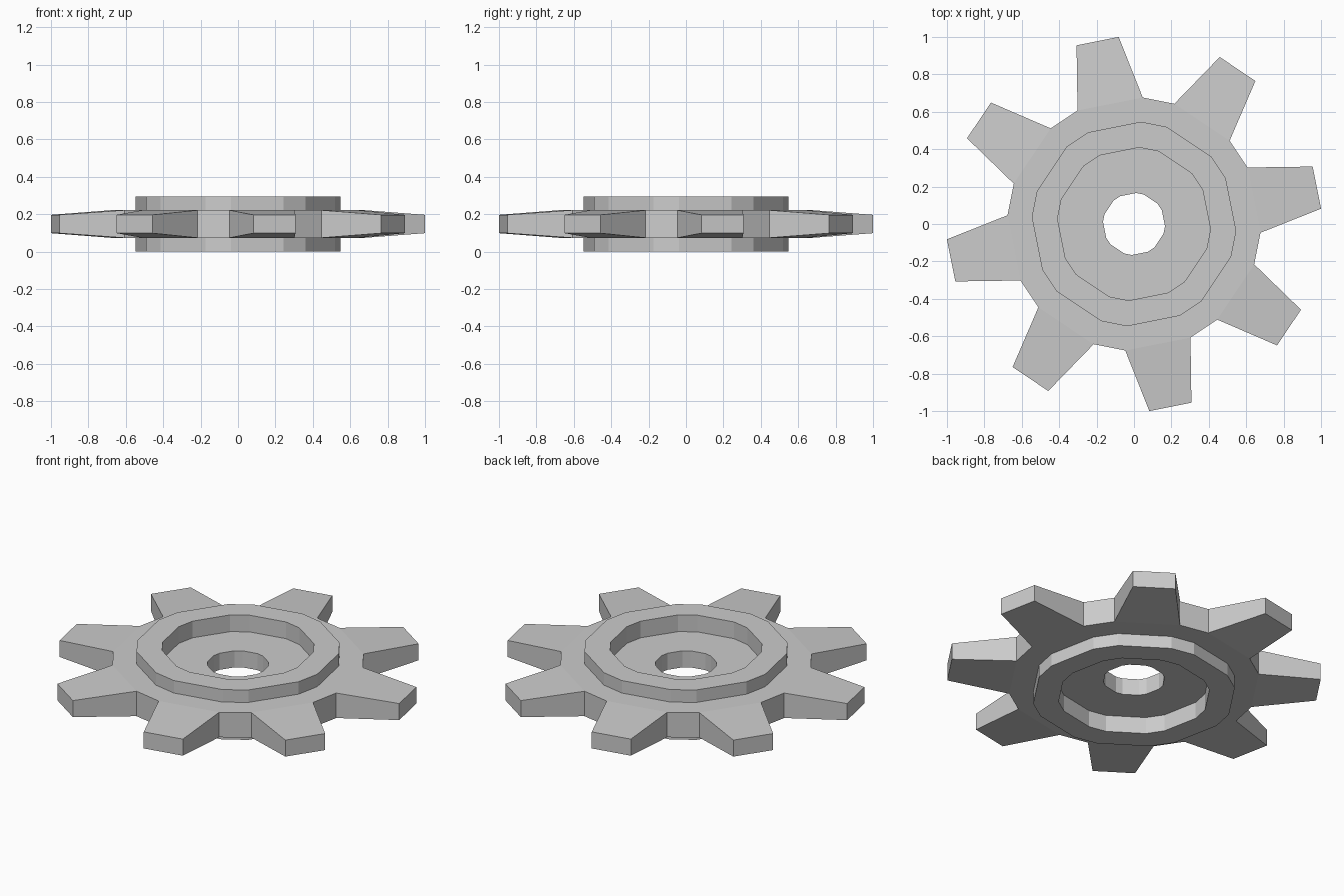
import bpy, bmesh, math

if "Cube" in bpy.data.objects:
    bpy.data.objects.remove(bpy.data.objects["Cube"])

TEETH = 8
STEP = 2 * math.pi / TEETH
OFFSET = math.radians(11.25)      # centre angle of the first tooth
ROOT_HALF = math.radians(15.2)    # half angle of a tooth at its root
TIP_HALF = math.radians(6.57)     # half angle of a tooth at its tip
TIP_R = 1.0034
MID = 0.148

# Upper half of the turned section: (radius, height above the mid plane)
upper = [(0.166, 0.049), (0.41, 0.049), (0.41, MID), (0.548, MID),
         (0.548, 0.074), (0.678, 0.074)]
section = upper + [(r, -h) for r, h in reversed(upper)]
RIM = len(upper) - 1              # section segment that forms the outer rim

bm = bmesh.new()


def point(r, a, h):
    return bm.verts.new((r * math.cos(a), r * math.sin(a), MID + h))


# Hub and disc: alternating wide (tooth) and narrow (gap) sectors
angles = []
for k in range(TEETH):
    c = OFFSET + k * STEP
    angles += [c - ROOT_HALF, c + ROOT_HALF]
rings = [[point(r, a, h) for r, h in section] for a in angles]

n = len(section)
for i, ring in enumerate(rings):
    nxt = rings[(i + 1) % len(rings)]
    for j in range(n):
        if j == RIM and i % 2 == 0:
            continue              # a tooth grows here
        k = (j + 1) % n
        bm.faces.new((ring[j], nxt[j], nxt[k], ring[k]))

# Tapered teeth
for t in range(TEETH):
    c = OFFSET + t * STEP
    a, b = rings[2 * t], rings[2 * t + 1]
    root = [a[RIM], b[RIM], b[RIM + 1], a[RIM + 1]]
    tip = [point(TIP_R, c + s * TIP_HALF, h)
           for s, h in ((-1, 0.049), (1, 0.049), (1, -0.049), (-1, -0.049))]
    for j in range(4):
        k = (j + 1) % 4
        bm.faces.new((root[j], root[k], tip[k], tip[j]))
    bm.faces.new(tip)

bmesh.ops.recalc_face_normals(bm, faces=bm.faces)
mesh = bpy.data.meshes.new("gear_wheel")
bm.to_mesh(mesh)
bm.free()
bpy.context.collection.objects.link(bpy.data.objects.new("gear_wheel", mesh))
